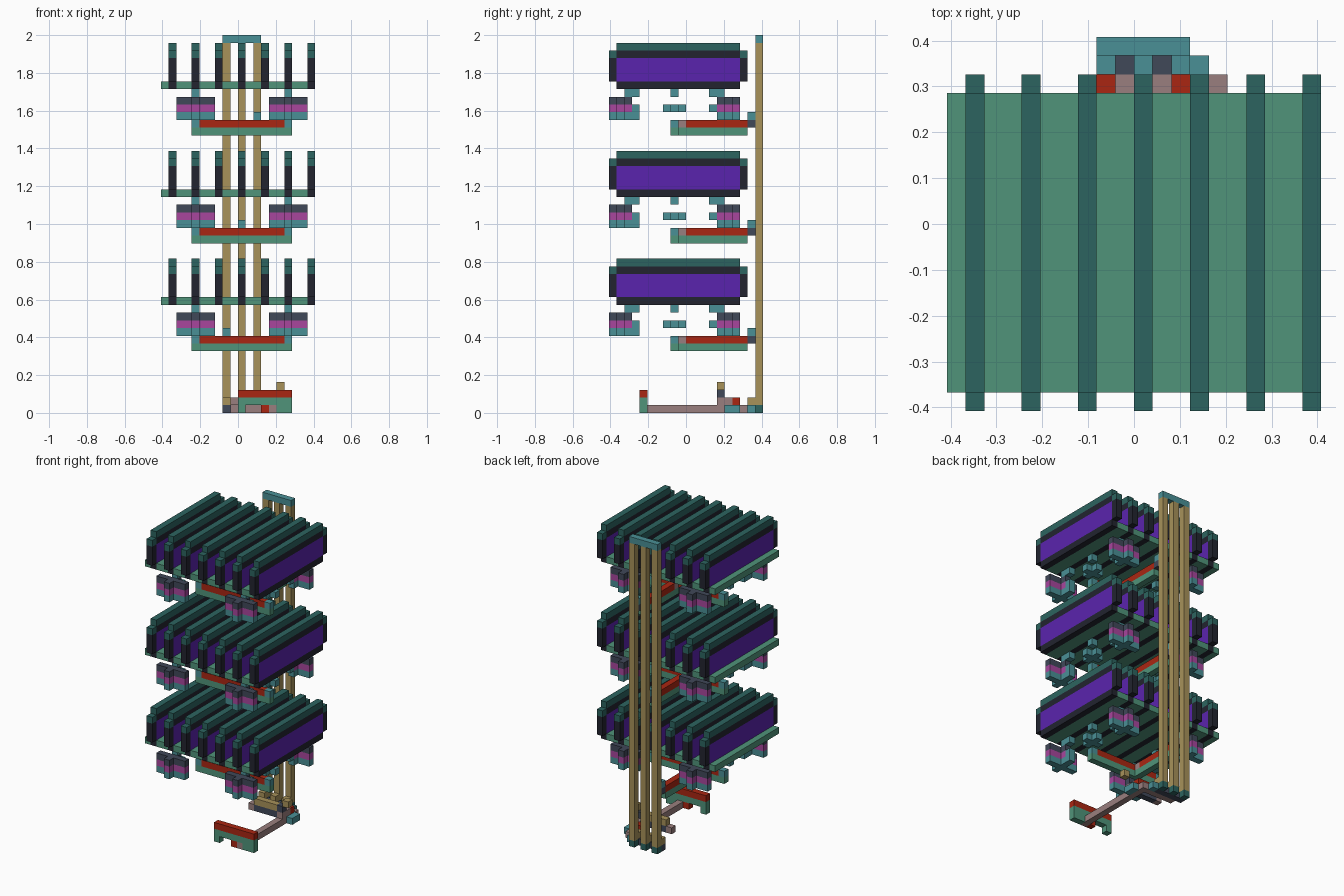
import bpy
import bmesh
from mathutils import Vector

if "Cube" in bpy.data.objects:
    bpy.data.objects.remove(bpy.data.objects["Cube"], do_unlink=True)

UNIT = 2 / 49      # edge of one block
HALF = 10          # half the footprint in blocks


def linear(c):
    return c / 12.92 if c <= 0.04045 else ((c + 0.055) / 1.055) ** 2.4


def material(name, code):
    rgb = [linear(b / 255) for b in bytes.fromhex(code)]
    m = bpy.data.materials.new(name)
    m.use_nodes = True
    m.diffuse_color = (*rgb, 1)
    m.node_tree.nodes["Principled BSDF"].inputs["Base Color"].default_value = (*rgb, 1)
    return m


GREEN = material("sea green", "50947A")
DARK = material("deep green", "2C6460")
TEAL = material("teal", "4A9096")
RED = material("brick red", "AA2612")
TAN = material("tan", "A8925A")
PURPLE = material("purple", "5A24AE")
MAGENTA = material("magenta", "A8469E")
PINK = material("dusty pink", "9A7F7E")
SLATE = material("slate", "404859")
BLACK = material("near black", "22242F")


def part(name, *boxes):
    """Boxes are (material, first block, last block), both ends included."""
    bm = bmesh.new()
    mats = []
    for mat, first, last in boxes:
        if mat not in mats:
            mats.append(mat)
        lo, hi = Vector(first), Vector(last) + Vector((1, 1, 1))
        made = bmesh.ops.create_cube(bm, size=1)["verts"]
        for v in made:
            v.co = (lo + hi) / 2 + v.co * (hi - lo)
            v.co = (v.co - Vector((HALF, HALF, 0))) * UNIT
        for f in {f for v in made for f in v.link_faces}:
            f.material_index = mats.index(mat)
    mesh = bpy.data.meshes.new(name)
    bm.to_mesh(mesh)
    bm.free()
    for m in mats:
        mesh.materials.append(m)
    obj = bpy.data.objects.new(name, mesh)
    bpy.context.collection.objects.link(obj)


def slat(name, x, z):
    part(name,
         (BLACK, (x, 1, z), (x, 16, z)),
         (PURPLE, (x, 1, z + 1), (x, 16, z + 3)),
         (BLACK, (x, 1, z + 4), (x, 16, z + 4)),
         (DARK, (x, 1, z + 5), (x, 16, z + 5)),
         *[(BLACK, (x, y, z + 1), (x, y, z + 3)) for y in (0, 17)],
         *[(DARK, (x, y, z + 4), (x, y, z + 4)) for y in (0, 17)])


def pod(name, x, y, z, inward):
    # cross-shaped layers, then the bracket on the inner side
    boxes = []
    for step, mat in enumerate((TEAL, MAGENTA, SLATE)):
        h = z + step
        boxes += [(mat, (x - 2, y, h), (x + 2, y, h)),
                  (mat, (x, y - 1, h), (x, y - 1, h)),
                  (mat, (x, y + 1, h), (x, y + 1, h))]
    near, far = y + inward, y + 2 * inward
    boxes += [(TEAL, (x, min(near, far), z + 3), (x, max(near, far), z + 3)),
              (TEAL, (x, far, z + 1), (x, far, z + 1))]
    if inward > 0:
        boxes.append((TEAL, (x, far, z), (x, far, z)))
    part(name, *boxes)


def tier(label, z, stem):
    # deck strips between the slats
    part(label + "_deck", (GREEN, (0, 1, z), (0, 16, z)),
         *[(GREEN, (x, 1, z), (x + 1, 16, z)) for x in range(2, 18, 3)])
    for n, x in enumerate(range(1, 20, 3)):
        slat(f"{label}_slat_{n + 1}", x, z)
    for side, x in (("right", 4), ("left", 16)):
        pod(f"{label}_front_{side}_pod", x, 1, z - 4, 1)
        pod(f"{label}_back_{side}_pod", x, 15, z - 4, -1)
        part(f"{label}_{side}_hub",
             (TEAL, (x - 1, 8, z - 3), (x + 1, 8, z - 3)),
             (TEAL, (x, 7, z - 3), (x, 7, z - 3)),
             (TEAL, (x, 9, z - 3), (x, 9, z - 3)),
             (TEAL, (x, 8, z - 1), (x, 8, z - 1)))
    # T-shaped support reaching back to its pole
    low, top = z - 6, z - 5
    part(label + "_support",
         (GREEN, (4, 8, low), (16, 8, low)),
         (GREEN, (stem, 9, low), (stem, 17, low)),
         (RED, (5, 8, top), (15, 8, top)),
         (TEAL, (4, 8, top), (4, 8, top)),
         (TEAL, (16, 8, top), (16, 8, top)),
         (PINK, (stem, 9, top), (stem, 9, top)),
         (RED, (stem, 10, top), (stem, 17, top)),
         (SLATE, (stem, 18, top), (stem, 18, top)),
         (TEAL, (stem, 18, top + 1), (stem, 18, top + 1)))


# Three stacked tiers, each hung on its own pole
for n, (label, stem) in enumerate((("lower", 8), ("middle", 10), ("upper", 12))):
    tier(label, 14 * (n + 1), stem)
    part(label + "_pole", (TAN, (stem, 19, 1), (stem, 19, 47)),
         (DARK, (stem, 19, 0), (stem, 19, 0)),
         (TAN, (stem, 18, 1), (stem, 18, 1)))
part("pole_cap", (TEAL, (8, 19, 48), (12, 19, 48)))

# Ground frame
part("pole_foot", (SLATE, (8, 18, 0), (12, 18, 0)),
     (PINK, (9, 17, 0), (14, 17, 0)),
     (TEAL, (13, 18, 0), (13, 18, 0)))
part("front_foot", (GREEN, (10, 4, 1), (16, 4, 1)),
     (RED, (10, 4, 2), (16, 4, 2)),
     (GREEN, (10, 4, 0), (10, 4, 0)),
     (RED, (13, 4, 0), (13, 4, 0)),
     (GREEN, (15, 4, 0), (16, 4, 0)))
part("ground_beam", (PINK, (14, 4, 0), (14, 16, 0)),
     (PINK, (14, 14, 1), (14, 15, 1)),
     (TEAL, (15, 15, 0), (15, 16, 0)),
     (RED, (13, 16, 1), (14, 16, 1)))
part("ground_crossbar", (SLATE, (10, 14, 1), (13, 14, 1)),
     (TAN, (10, 14, 2), (13, 14, 2)),
     (SLATE, (14, 14, 2), (14, 14, 2)),
     (PINK, (9, 14, 1), (9, 14, 1)))
part("loose_block", (TAN, (15, 14, 3), (15, 14, 3)))
